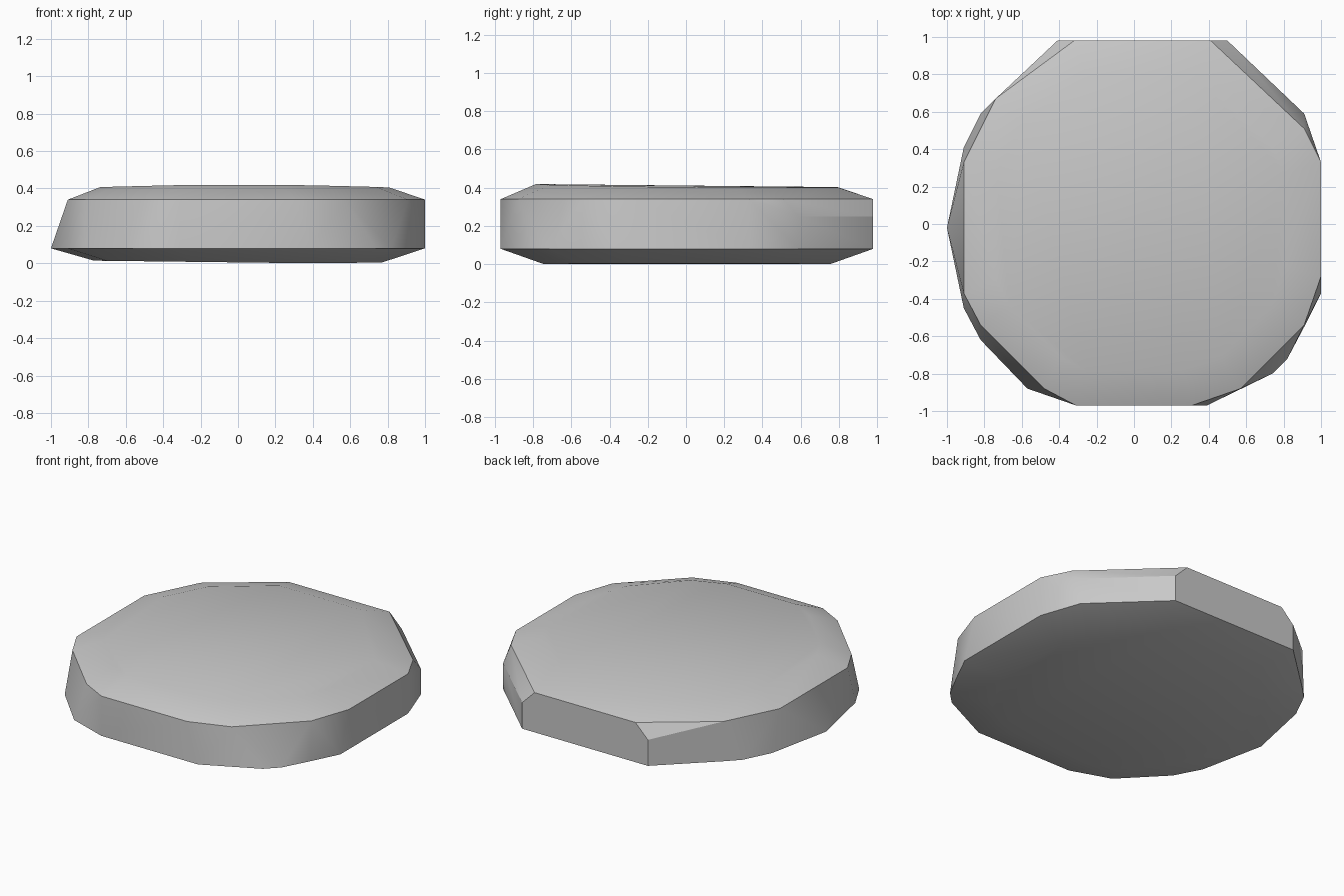
import bpy
import bmesh
import math

default_cube = bpy.data.objects.get("Cube")
if default_cube:
    bpy.data.objects.remove(default_cube, do_unlink=True)


def make_material(name, color):
    material = bpy.data.materials.new(name)
    material.use_nodes = True
    material.diffuse_color = color
    material.node_tree.nodes["Principled BSDF"].inputs["Base Color"].default_value = color
    return material


# Outlines of the slab, in hundredths of a unit
lower_outline = [(50, 98), (91, 59), (100, 33), (100, -37), (91, -55), (82, -72),
                 (74, -80), (57, -88), (39, -97), (-31, -97), (-57, -88), (-82, -62),
                 (-91, -45), (-100, -2), (-91, 41), (-82, 59), (-74, 67), (-41, 98)]
upper_outline = [(41, 98), (91, 51), (100, 33), (100, -28), (91, -54), (57, -88),
                 (31, -97), (-31, -97), (-48, -88), (-82, -54), (-91, -37),
                 (-91, 33), (-74, 67), (-32, 98)]
chipped_corners = [(-41, 98), (50, 98), (91, 59)]


def add_ring(bm, outline, height, scale=1.0):
    """Add a ring of points; height is a function of x and y."""
    for px, py in outline:
        x, y = px * scale / 100, py * scale / 100
        bm.verts.new((x, y, height(x, y)))


# Faceted flat stone: rings of points wrapped in a convex skin
bm = bmesh.new()
add_ring(bm, lower_outline, lambda x, y: 0.012 * abs(x - 0.4), scale=0.77)
add_ring(bm, lower_outline, lambda x, y: 0.08)
add_ring(bm, chipped_corners, lambda x, y: 0.25)
add_ring(bm, upper_outline, lambda x, y: 0.34)
add_ring(bm, upper_outline, lambda x, y: 0.415 - 0.01 * y - 0.015 * abs(x), scale=0.81)

hull = bmesh.ops.convex_hull(bm, input=bm.verts[:])
unused = {v for v in hull["geom_interior"] + hull["geom_unused"]
          if isinstance(v, bmesh.types.BMVert)}
bmesh.ops.delete(bm, geom=list(unused), context="VERTS")
bmesh.ops.dissolve_limit(bm, angle_limit=math.radians(0.5),
                         verts=bm.verts[:], edges=bm.edges[:])
bmesh.ops.recalc_face_normals(bm, faces=bm.faces[:])

mesh = bpy.data.meshes.new("flat_stone")
bm.to_mesh(mesh)
bm.free()
mesh.materials.append(make_material("stone grey", (0.58, 0.58, 0.58, 1)))

stone = bpy.data.objects.new("flat_stone", mesh)
bpy.context.collection.objects.link(stone)

# Smooth the soft facets and keep the rims sharp
bpy.ops.object.select_all(action="DESELECT")
stone.select_set(True)
bpy.context.view_layer.objects.active = stone
bpy.ops.object.shade_smooth_by_angle(angle=math.radians(30))
